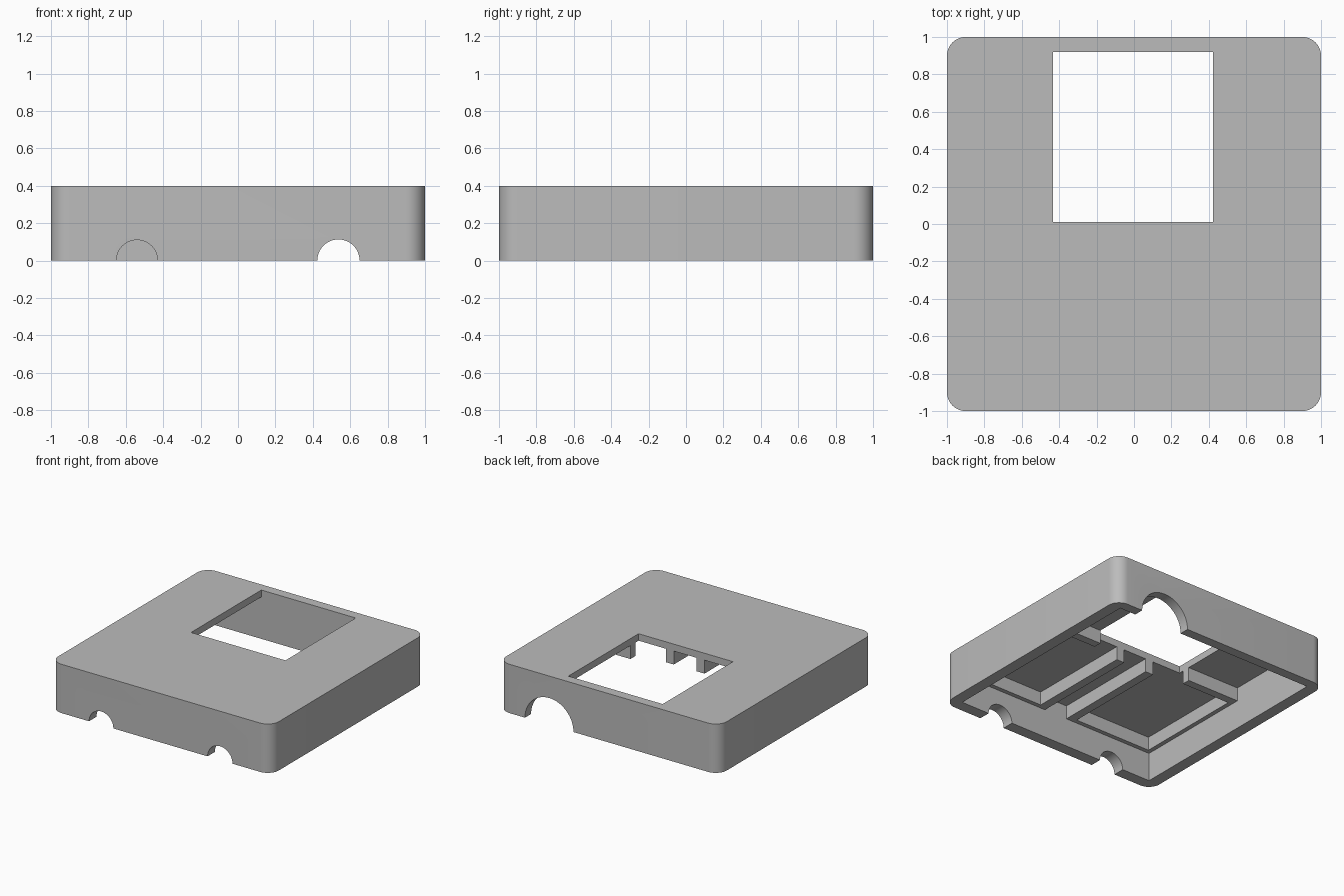
import bpy
import bmesh
from mathutils import Vector

if "Cube" in bpy.data.objects:
    bpy.data.objects.remove(bpy.data.objects["Cube"], do_unlink=True)

HEIGHT, CEILING, RIB_BOTTOM = 0.4, 0.343, 0.233

# Single plastic colour
grey = bpy.data.materials.new("grey_plastic")
grey.use_nodes = True
colour = (0.5, 0.5, 0.5, 1)
grey.diffuse_color = colour
grey.node_tree.nodes["Principled BSDF"].inputs["Base Color"].default_value = colour


def finish(name, bm):
    mesh = bpy.data.meshes.new(name)
    bm.to_mesh(mesh)
    bm.free()
    mesh.materials.append(grey)
    obj = bpy.data.objects.new(name, mesh)
    bpy.context.collection.objects.link(obj)
    return obj


def box(name, low, high, corner=0):
    """Box between two corners, with optional rounded upright edges."""
    low, high = Vector(low), Vector(high)
    bm = bmesh.new()
    bmesh.ops.create_cube(bm, size=1)
    for v in bm.verts:
        v.co = (low + high) / 2 + v.co * (high - low)
    if corner:
        upright = [e for e in bm.edges
                   if abs(e.verts[0].co.z - e.verts[1].co.z) > 0.01]
        bmesh.ops.bevel(bm, geom=upright, offset=corner, segments=10,
                        profile=0.5, affect="EDGES")
    return finish(name, bm)


def rod(name, x, y, radius):
    """Cylinder lying along y, centred on the bottom edge."""
    bm = bmesh.new()
    bmesh.ops.create_cone(bm, cap_ends=True, segments=64, radius1=radius,
                          radius2=radius, depth=0.4)
    for v in bm.verts:
        v.co = (x + v.co.x, y + v.co.z, -v.co.y)
    bmesh.ops.recalc_face_normals(bm, faces=bm.faces)
    return finish(name, bm)


# Rounded housing shell, open underneath
shell = box("housing_shell", (-1, -1, 0), (1, 1, HEIGHT), corner=0.1)

# Cavity, window and cable notches
cutters = [
    box("cavity_cutter", (-0.905, -0.905, -0.2), (0.905, 0.92, CEILING)),
    box("window_cutter", (-0.433, 0.01, 0.2), (0.423, 0.92, 0.6)),
    rod("front_right_notch_cutter", -0.54, -1, 0.11),
    rod("front_left_notch_cutter", 0.537, -1, 0.113),
    rod("back_notch_cutter", 0.54, 1, 0.22),
]
bpy.context.view_layer.objects.active = shell
for cutter in cutters:
    cut = shell.modifiers.new(cutter.name, "BOOLEAN")
    cut.operation = "DIFFERENCE"
    cut.solver = "EXACT"
    cut.object = cutter
    bpy.ops.object.modifier_apply(modifier=cut.name)
    bpy.data.objects.remove(cutter, do_unlink=True)

# Smooth rounded surfaces, sharp edges kept
bpy.ops.object.select_all(action="DESELECT")
shell.select_set(True)
bpy.ops.object.shade_smooth_by_angle(angle=0.5)


# Ribs framing a pocket on each side, hanging from the ceiling
def rib(name, side, x0, x1, y0, y1):
    xs = sorted((side * x0, side * x1))
    box(name, (xs[0], y0, RIB_BOTTOM), (xs[1], y1, CEILING + 0.01))


for label, side, window_edge in (("left", 1, 0.423), ("right", -1, 0.433)):
    rib(label + "_inner_rib", side, 0.104, 0.175, -0.92, 0.01)
    rib(label + "_front_rib", side, 0.175, 0.92, -0.92, -0.87)
    rib(label + "_outer_rib", side, 0.87, 0.92, -0.87, 0.05)
    rib(label + "_cross_rib", side, window_edge, 0.92, 0.05, 0.116)
